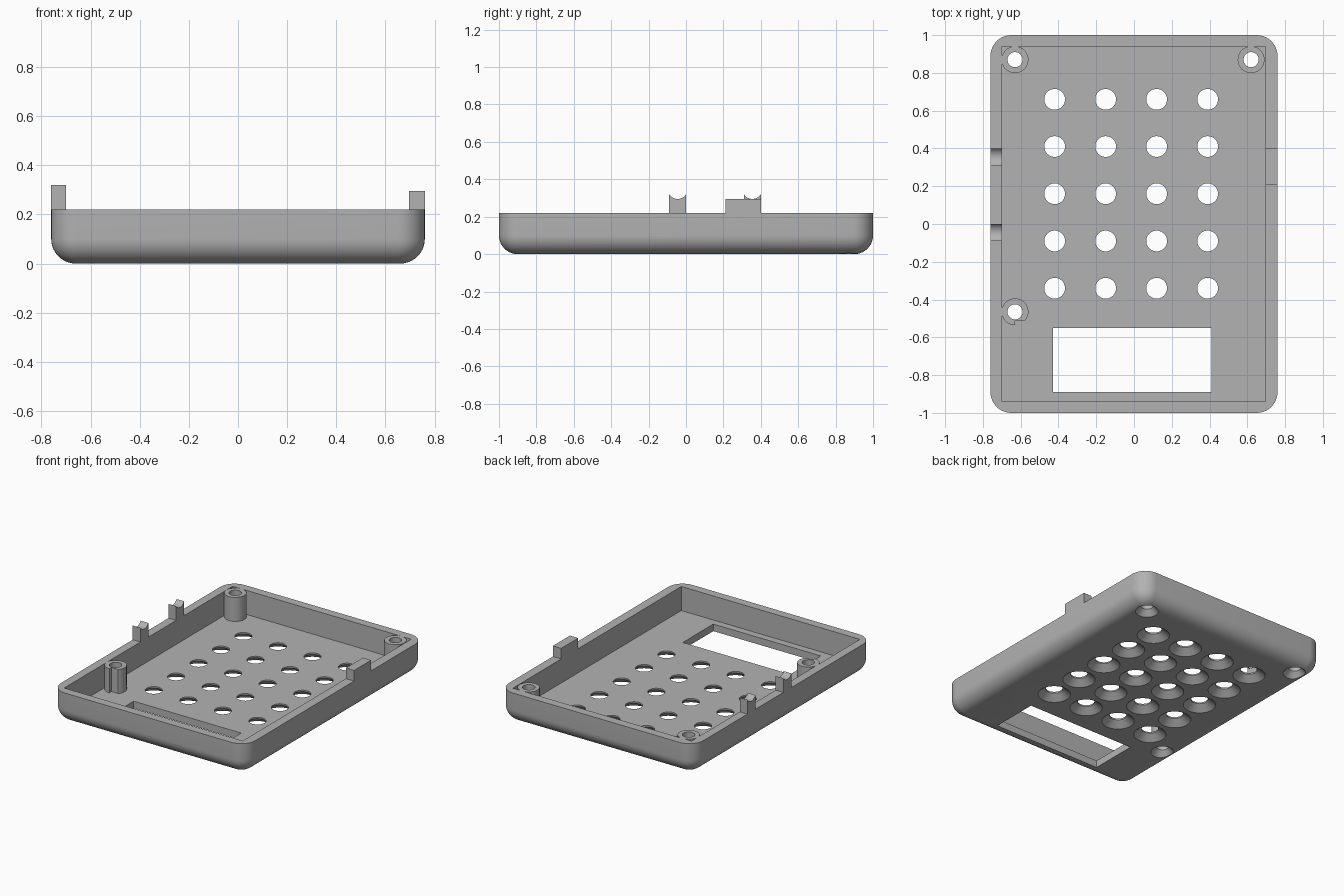
import bpy, bmesh, math
from mathutils import Vector

if "Cube" in bpy.data.objects:
    bpy.data.objects.remove(bpy.data.objects["Cube"])

grey = bpy.data.materials.new("plain_grey")
grey.diffuse_color = (0.45, 0.45, 0.45, 1)
grey.use_nodes = True
grey.node_tree.nodes["Principled BSDF"].inputs["Base Color"].default_value = grey.diffuse_color

WALL_TOP, FLOOR = 0.22, 0.05


def finish(name, bm, smooth=True):
    bmesh.ops.recalc_face_normals(bm, faces=bm.faces)
    me = bpy.data.meshes.new(name)
    bm.to_mesh(me)
    bm.free()
    ob = bpy.data.objects.new(name, me)
    bpy.context.collection.objects.link(ob)
    me.materials.append(grey)
    return ob


def loft(bm, rings):
    """Closed solid through rings of equal point count."""
    vs = [[bm.verts.new(p) for p in r] for r in rings]
    n = len(vs[0])
    for a, b in zip(vs, vs[1:]):
        for i in range(n):
            j = (i + 1) % n
            bm.faces.new((a[i], a[j], b[j], b[i]))
    bm.faces.new(vs[0][::-1])
    bm.faces.new(vs[-1])


def circle(x, y, z, r, n=40):
    return [(x + r * math.cos(2 * math.pi * i / n),
             y + r * math.sin(2 * math.pi * i / n), z) for i in range(n)]


def rounded_rect(hx, hy, r, z, n=10):
    pts = []
    for k, (sx, sy) in enumerate(((1, 1), (-1, 1), (-1, -1), (1, -1))):
        for i in range(n + 1):
            a = math.pi / 2 * (k + i / n)
            pts.append((sx * (hx - r) + r * math.cos(a),
                        sy * (hy - r) + r * math.sin(a), z))
    return pts


def add_box(bm, x0, x1, y0, y1, z0, z1):
    loft(bm, [[(x0, y0, z), (x1, y0, z), (x1, y1, z), (x0, y1, z)] for z in (z0, z1)])


def cut(ob, bm):
    """Subtract a cutter mesh and remove the cutter."""
    cutter = finish("cutter", bm)
    cutter.hide_render = True
    mod = ob.modifiers.new("cut", 'BOOLEAN')
    mod.operation, mod.solver, mod.object = 'DIFFERENCE', 'EXACT', cutter
    bpy.context.view_layer.objects.active = ob
    bpy.ops.object.modifier_apply(modifier=mod.name)
    bpy.data.objects.remove(cutter)


# tray body: rounded box with a rolled bottom edge
R, E = 0.11, 0.10
rings = []
for i in range(11):
    t = math.pi / 2 * (1 - i / 10)
    inset = E * (1 - math.cos(t))
    rings.append(rounded_rect(0.76 - inset, 1 - inset, R - inset, E * (1 - math.sin(t))))
rings.append(rounded_rect(0.76, 1, R, WALL_TOP))
bm = bmesh.new()
loft(bm, rings)
tray = finish("tray", bm)

# open cavity
bm = bmesh.new()
add_box(bm, -0.70, 0.695, -0.94, 0.94, FLOOR, 0.5)
cut(tray, bm)

# display window, countersunk key holes and screw holes
POSTS = [(-0.63, 0.87), (0.62, 0.87), (-0.63, -0.465)]
bm = bmesh.new()
add_box(bm, -0.43, 0.41, -0.89, -0.55, -0.1, 0.1)


def countersink(x, y, r_low, r_top):
    slope = (r_low - r_top) / 0.04
    loft(bm, [circle(x, y, -0.01, r_low + 0.01 * slope),
              circle(x, y, 0.04, r_top), circle(x, y, 0.1, r_top)])


for x in (-0.42, -0.15, 0.12, 0.39):
    for y in (0.66, 0.41, 0.16, -0.09, -0.34):
        countersink(x, y, 0.105, 0.055)
for x, y in POSTS:
    countersink(x, y, 0.075, 0.04)
cut(tray, bm)
parts = [tray]

# hollow screw posts, the front one notched
for k, (x, y) in enumerate(POSTS):
    bm = bmesh.new()
    loft(bm, [circle(x, y, FLOOR, 0.071), circle(x, y, WALL_TOP, 0.071)])
    post = finish(f"screw_post_{k + 1}", bm)
    bm = bmesh.new()
    loft(bm, [circle(x, y, 0, 0.04), circle(x, y, 0.4, 0.04)])
    cut(post, bm)
    if k == 2:
        bm = bmesh.new()
        add_box(bm, x, x + 0.2, y - 0.2, y - 0.047, 0, 0.4)
        cut(post, bm)
    parts.append(post)

# left cradle clips with a scooped top
half, rad = 0.045, 0.053
span = math.asin(half / rad)
for k, yc in enumerate((0.355, -0.045)):
    prof = [(yc - half, WALL_TOP), (yc + half, WALL_TOP)]
    for i in range(13):
        a = span * (1 - 2 * i / 12)
        prof.append((yc + rad * math.sin(a), 0.295 + rad * (1 - math.cos(a))))
    bm = bmesh.new()
    loft(bm, [[(x, y, z) for y, z in prof] for x in (-0.76, -0.70)])
    parts.append(finish(f"cradle_clip_{k + 1}", bm))

# right locating tab
bm = bmesh.new()
add_box(bm, 0.695, 0.76, 0.21, 0.40, WALL_TOP, 0.295)
parts.append(finish("locating_tab", bm))

# smooth curves, sharp edges
bpy.ops.object.select_all(action='DESELECT')
for ob in parts:
    ob.select_set(True)
bpy.context.view_layer.objects.active = tray
bpy.ops.object.shade_smooth_by_angle(angle=math.radians(30))
